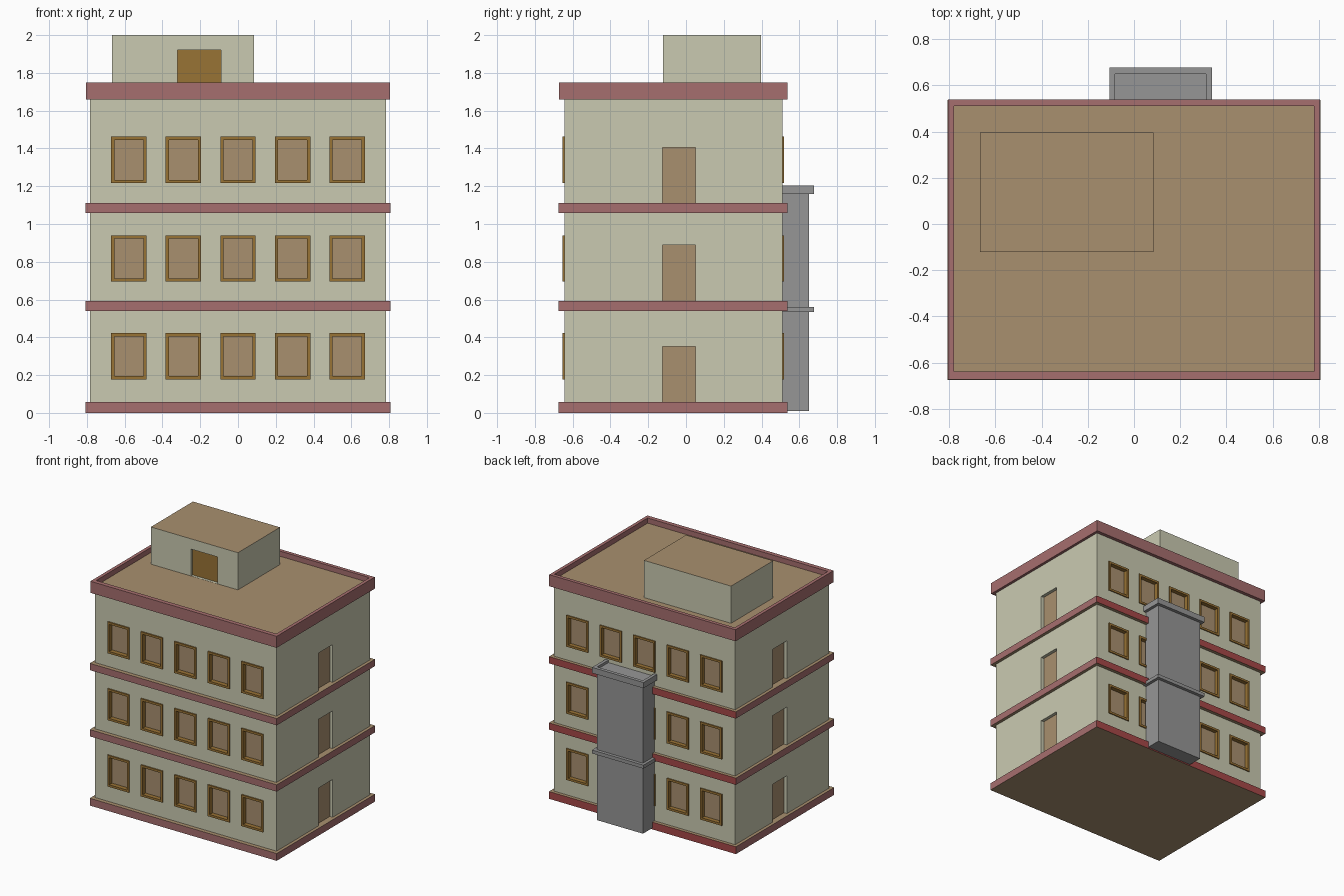
import bpy, bmesh
from mathutils import Vector

if "Cube" in bpy.data.objects:
    bpy.data.objects.remove(bpy.data.objects["Cube"])

def material(name, r, g, b):
    lin = [(c / 255 / 12.92 if c / 255 <= 0.04045 else ((c / 255 + 0.055) / 1.055) ** 2.4) for c in (r, g, b)]
    m = bpy.data.materials.new(name)
    m.diffuse_color = (*lin, 1)
    m.use_nodes = True
    m.node_tree.nodes["Principled BSDF"].inputs["Base Color"].default_value = m.diffuse_color
    return m

MATS = [material("cream_wall", 202, 202, 177), material("dusty_red_trim", 166, 110, 110),
        material("bright_red_trim", 166, 72, 72), material("tan", 169, 144, 111),
        material("brown_wood", 153, 115, 53), material("grey_shaft", 150, 150, 150)]
WALL, TRIM, RED, TAN, WOOD, GREY = range(6)

def finish(bm, name):
    me = bpy.data.meshes.new(name)
    for m in MATS:
        me.materials.append(m)
    bm.to_mesh(me)
    bm.free()
    ob = bpy.data.objects.new(name, me)
    bpy.context.collection.objects.link(ob)
    return ob

def box(bm, lo, hi, side, flat=None, back=None):
    """Box with separate colours for horizontal faces and the back face."""
    lo, hi = Vector(lo), Vector(hi)
    vs = bmesh.ops.create_cube(bm, size=1)["verts"]
    for v in vs:
        v.co = [(lo[i] + hi[i]) / 2 + v.co[i] * (hi[i] - lo[i]) for i in range(3)]
    for f in {f for v in vs for f in v.link_faces}:
        f.normal_update()
        f.material_index = side
        if flat is not None and abs(f.normal.z) > 0.5:
            f.material_index = flat
        if back is not None and f.normal.y > 0.5:
            f.material_index = back

def panel(bm, origin, u, w, z0, z1, holes, depth):
    """Wall panel with recessed openings: (u0, u1, z0, z1, jamb colour, pane colour)."""
    o, u, v = Vector(origin), Vector(u), Vector((0, 0, 1))
    n = u.cross(v)
    def quad(pts, mat):
        bm.faces.new([bm.verts.new(p) for p in pts]).material_index = mat
    us = sorted({0, w} | {a for h in holes for a in h[:2]})
    zs = sorted({z0, z1} | {a for h in holes for a in h[2:4]})
    for a, b in zip(us, us[1:]):
        for c, d in zip(zs, zs[1:]):
            p = [o + u * s + v * t for s, t in ((a, c), (b, c), (b, d), (a, d))]
            mx, mz = (a + b) / 2, (c + d) / 2
            hole = next((h for h in holes if h[0] < mx < h[1] and h[2] < mz < h[3]), None)
            if hole is None:
                quad(p, WALL)
                continue
            q = [x - n * depth for x in p]
            quad(q, hole[5])
            for i in range(4):
                j = (i + 1) % 4
                quad((p[i], p[j], q[j], q[i]), hole[4])

X, Y0, Y1 = 0.783, -0.643, 0.511
FLOORS = (0.057, 0.593, 1.11)
SILLS = (0.177, 0.695, 1.217)
WIN_X = (-0.578, -0.289, 0, 0.289, 0.578)
WW, WH, FR = 0.187, 0.245, 0.017
ROOF = 1.71

# Main walls with recessed windows and side doors
bm = bmesh.new()
wins = [(X + x - WW / 2 + FR, X + x + WW / 2 - FR, z + FR, z + WH - FR, WOOD, TAN)
        for z in SILLS for x in WIN_X]
panel(bm, (-X, Y0, 0.01), (1, 0, 0), 2 * X, 0, ROOF, [(a, b, c - .01, d - .01, e, f) for a, b, c, d, e, f in wins], 0.025)
panel(bm, (X, Y1, 0.01), (-1, 0, 0), 2 * X, 0, ROOF, [(a, b, c - .01, d - .01, e, f) for a, b, c, d, e, f in wins], 0.025)
def doors(a, b):
    return [(a, b, z - 0.004, z + 0.295, WALL, TAN) for z in FLOORS]
panel(bm, (X, Y0, 0), (0, 1, 0), Y1 - Y0, 0.01, ROOF, doors(-0.125 - Y0, 0.05 - Y0), 0.025)
panel(bm, (-X, Y1, 0), (0, -1, 0), Y1 - Y0, 0.01, ROOF, doors(Y1 - 0.05, Y1 + 0.125), 0.025)
finish(bm, "main_walls")

# Window frames, front and back
bm = bmesh.new()
for ya, yb in ((Y0 - 0.01, Y0 + 0.002), (Y1 - 0.002, Y1 + 0.008)):
    for z in SILLS:
        for x in WIN_X:
            a, b, t = x - WW / 2, x + WW / 2, z + WH
            for x0, x1, z0, z1 in ((a, a + FR, z, t), (b - FR, b, z, t),
                                   (a + FR, b - FR, z, z + FR), (a + FR, b - FR, t - FR, t)):
                box(bm, (x0, ya, z0), (x1, yb, z1), WOOD)
finish(bm, "window_frames")

# Floor slabs with red edges
for i, z in enumerate(FLOORS):
    bm = bmesh.new()
    box(bm, (-0.807, -0.675, z - (0.057 if i == 0 else 0.053)), (0.807, 0.537, z), TRIM, TAN, RED)
    finish(bm, f"floor_slab_{i + 1}")

# Roof parapet
bm = bmesh.new()
for lo, hi in (((-0.804, -0.672), (0.804, -0.638)), ((-0.804, 0.51), (0.804, 0.538)),
               ((-0.804, -0.638), (-0.778, 0.51)), ((0.778, -0.638), (0.804, 0.51))):
    box(bm, (*lo, 1.66), (*hi, 1.75), TRIM)
finish(bm, "roof_parapet")

# Roof deck
bm = bmesh.new()
box(bm, (-0.78, -0.64, 1.68), (0.78, 0.511, ROOF), TAN)
finish(bm, "roof_deck")

# Rooftop stair house with door
bm = bmesh.new()
xa, xb, ya, yb = -0.667, 0.085, -0.122, 0.397
panel(bm, (xa, ya, 0), (1, 0, 0), xb - xa, ROOF, 2, [(0.347, 0.577, ROOF + 0.001, 1.92, WALL, WOOD)], 0.02)
panel(bm, (xb, ya, 0), (0, 1, 0), yb - ya, ROOF, 2, [], 0)
panel(bm, (xb, yb, 0), (-1, 0, 0), xb - xa, ROOF, 2, [], 0)
panel(bm, (xa, yb, 0), (0, -1, 0), yb - ya, ROOF, 2, [], 0)
top = bm.faces.new([bm.verts.new(p) for p in ((xa, ya, 2), (xb, ya, 2), (xb, yb, 2), (xa, yb, 2))])
top.material_index = TAN
finish(bm, "roof_stair_house")

# Rear shaft, middle band and raised cap rim
bm = bmesh.new()
box(bm, (-0.085, 0.505, 0.01), (0.314, 0.652, 1.185), GREY)
box(bm, (-0.107, 0.505, 0.533), (0.337, 0.677, 0.56), GREY)
for lo, hi in (((-0.107, 0.505), (-0.083, 0.677)), ((0.312, 0.505), (0.337, 0.677)), ((-0.083, 0.65), (0.312, 0.677))):
    box(bm, (*lo, 1.16), (*hi, 1.205), GREY)
finish(bm, "rear_shaft")
